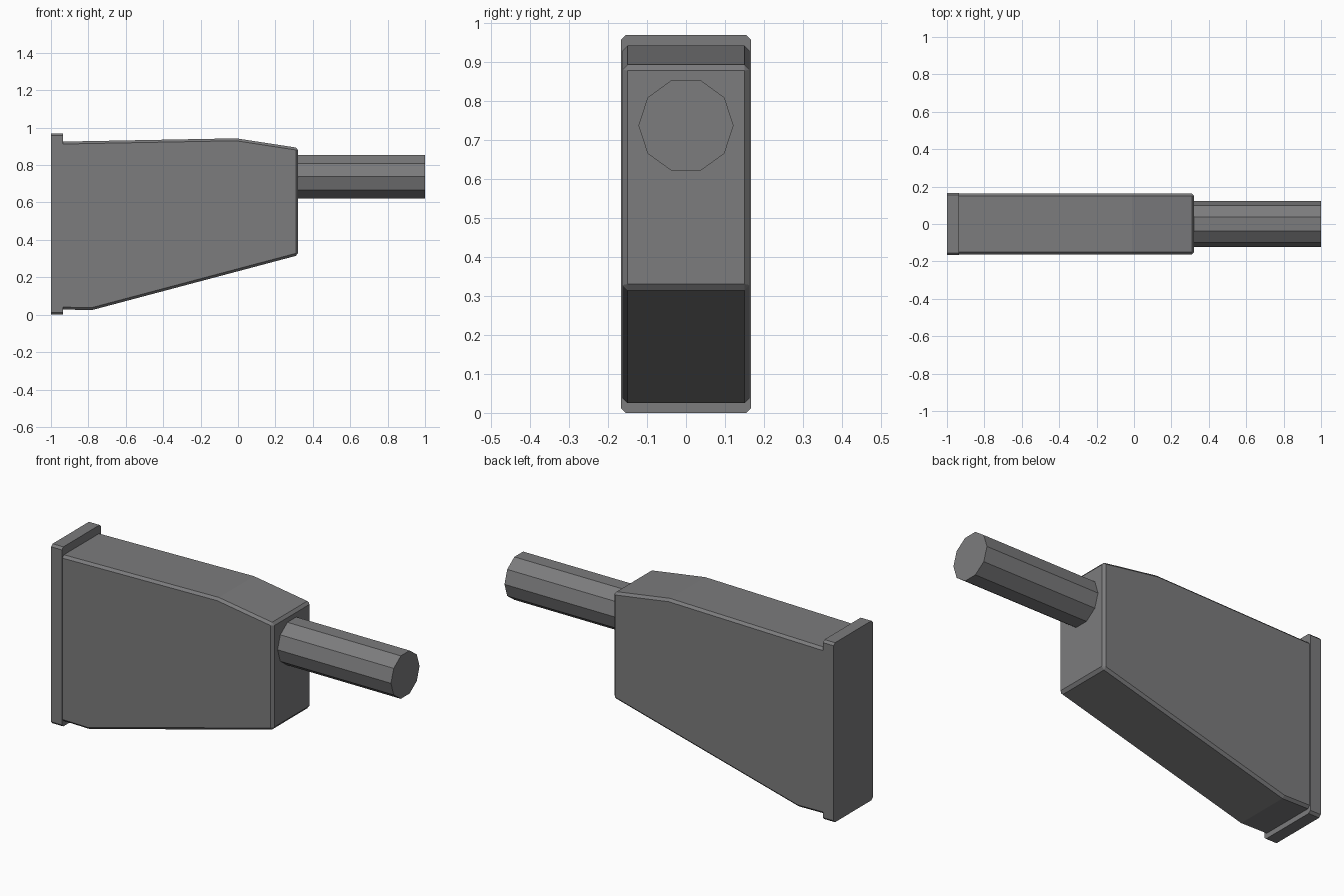
import bpy, bmesh, math

default = bpy.data.objects.get("Cube")
if default:
    bpy.data.objects.remove(default, do_unlink=True)

grey = bpy.data.materials.new("plastic_grey")
grey.use_nodes = True
colour = (0.2, 0.2, 0.205, 1)
grey.diffuse_color = colour
grey.node_tree.nodes["Principled BSDF"].inputs["Base Color"].default_value = colour


def add_object(name, bm):
    bmesh.ops.recalc_face_normals(bm, faces=bm.faces)
    mesh = bpy.data.meshes.new(name)
    bm.to_mesh(mesh)
    bm.free()
    mesh.materials.append(grey)
    obj = bpy.data.objects.new(name, mesh)
    bpy.context.scene.collection.objects.link(obj)
    return obj


def prism(points, offset):
    """Extrude a closed outline along the given offset."""
    bm = bmesh.new()
    face = bm.faces.new([bm.verts.new(p) for p in points])
    moved = bmesh.ops.extrude_face_region(bm, geom=[face])["geom"]
    verts = [v for v in moved if isinstance(v, bmesh.types.BMVert)]
    bmesh.ops.translate(bm, verts=verts, vec=offset)
    return bm


# Tapered housing, chamfered along its sharp edges
half_width = 0.163
outline = [(-0.96, 0.028), (-0.78, 0.025), (0.322, 0.318), (0.322, 0.892),
           (-0.01, 0.943), (-0.96, 0.925)]
housing = add_object("housing", prism([(x, -half_width, z) for x, z in outline],
                                      (0, 2 * half_width, 0)))
chamfer = housing.modifiers.new("chamfer", "BEVEL")
chamfer.width = 0.013
chamfer.segments = 1
chamfer.limit_method = "ANGLE"
chamfer.angle_limit = math.radians(30)

# Flange plate with clipped corners
w, top, cut = 0.167, 0.97, 0.012
flange = [(-w + cut, 0), (w - cut, 0), (w, cut), (w, top - cut),
          (w - cut, top), (cut - w, top), (-w, top - cut), (-w, cut)]
add_object("flange", prism([(-1, y, z) for y, z in flange], (0.064, 0, 0)))

# Ten-sided cable
radius, sides = 0.122, 10
ring = [math.tau * i / sides for i in range(sides)]
add_object("cable", prism([(0.3, radius * math.cos(a), 0.738 + radius * math.sin(a))
                           for a in ring], (0.7, 0, 0)))
